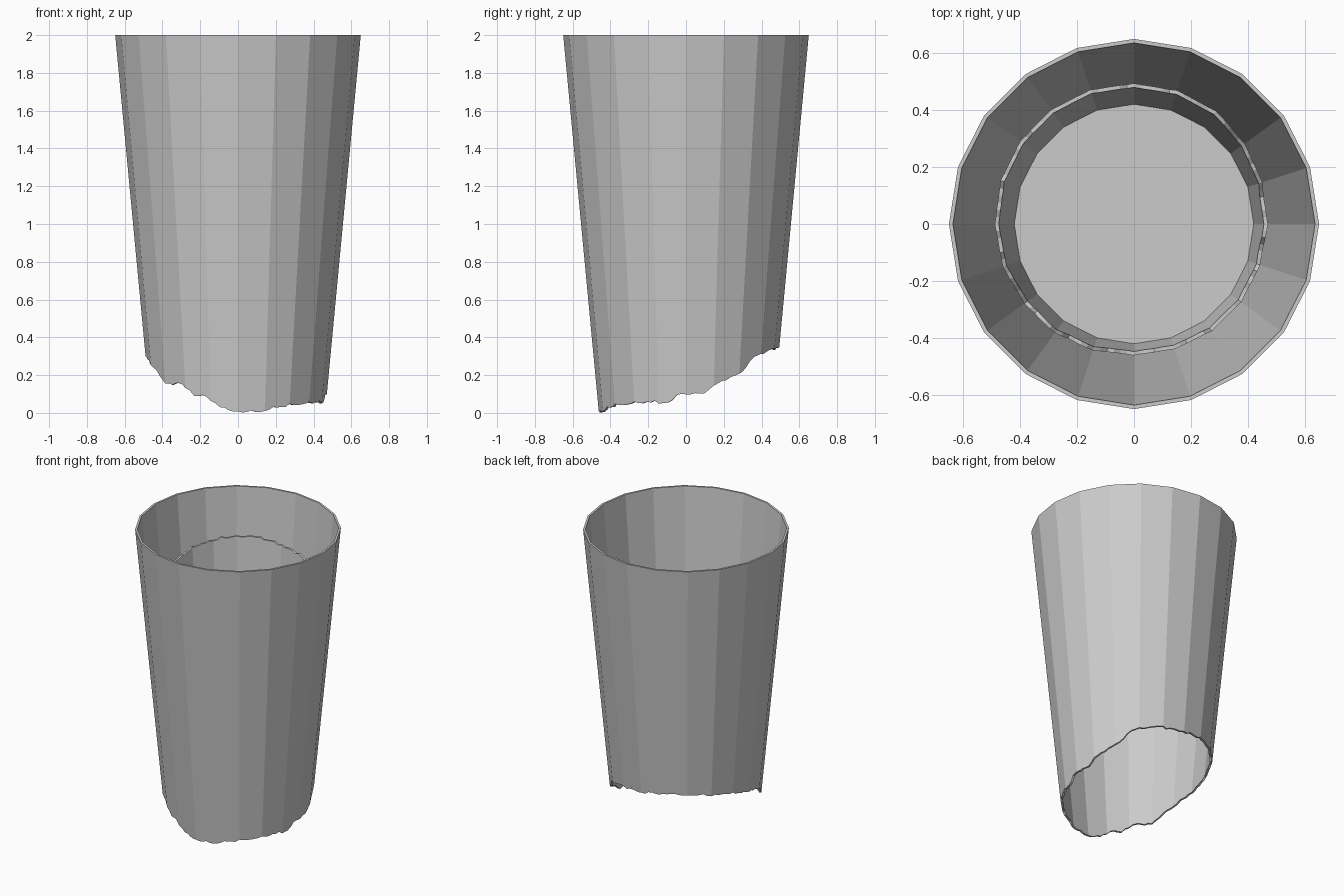
import bpy, bmesh, math, random

if "Cube" in bpy.data.objects:
    bpy.data.objects.remove(bpy.data.objects["Cube"])

random.seed(4)
SIDES, SUB = 20, 6          # 20 flat facets, each split so the break can be jagged
COLS = SIDES * SUB
WALL = 0.014
LIFT = 1.35                 # the broken-off base sits raised inside the tumbler
BASE_Z = -0.28              # base height before lifting

# height of the broken edge against angle (degrees, 0 = +x, 90 = +y)
BREAK = [(-4, .10), (12, .11), (25, .17), (38, .22), (48, .29), (58, .32),
         (70, .335), (90, .35), (112, .37), (135, .37), (160, .34), (180, .30),
         (198, .26), (216, .16), (230, .15), (239, .10), (250, .08), (257, .03),
         (268, .01), (280, .005), (296, .03), (310, .045), (320, .055),
         (335, .06), (348, .05), (356, .10)]


def break_height(deg):
    if deg > 356:
        deg -= 360
    for (a0, z0), (a1, z1) in zip(BREAK, BREAK[1:]):
        if a0 <= deg <= a1:
            return z0 + (z1 - z0) * (deg - a0) / (a1 - a0)
    return 0.1


def point(i, z, inset=0.0, lift=0.0):
    """Point on the tapered 20-sided wall at column i."""
    a = 2 * math.pi * i / COLS
    step = 2 * math.pi / SIDES
    local = (a % step) - step / 2
    r = (0.461 + 0.0945 * z - inset) * math.cos(step / 2) / math.cos(local)
    return (r * math.cos(a), r * math.sin(a), z + lift)


def bridge(bm, a, b):
    for i in range(COLS):
        j = (i + 1) % COLS
        bm.faces.new((a[i], a[j], b[j], b[i]))


def finish(bm, name):
    bmesh.ops.recalc_face_normals(bm, faces=bm.faces)
    mesh = bpy.data.meshes.new(name)
    bm.to_mesh(mesh)
    bm.free()
    obj = bpy.data.objects.new(name, mesh)
    bpy.context.collection.objects.link(obj)
    return obj


edge = [max(0.0, break_height(360 * i / COLS) + random.uniform(-.008, .008))
        for i in range(COLS)]


def ring(bm, heights, inset=0.0, lift=0.0):
    return [bm.verts.new(point(i, heights[i], inset, lift)) for i in range(COLS)]


# upper part of the tumbler: open tube with a broken lower edge
bm = bmesh.new()
top = [2.0] * COLS
loops = [ring(bm, edge), ring(bm, top), ring(bm, top, WALL), ring(bm, edge, WALL)]
for k in range(4):
    bridge(bm, loops[k], loops[(k + 1) % 4])
finish(bm, "tumbler_wall")

# broken-off base: short cup with the matching edge and a flat floor
bm = bmesh.new()
low, floor = [BASE_Z - .02] * COLS, [BASE_Z] * COLS
loops = [ring(bm, low, 0, LIFT), ring(bm, edge, 0, LIFT),
         ring(bm, edge, WALL, LIFT), ring(bm, floor, WALL, LIFT)]
for k in range(3):
    bridge(bm, loops[k], loops[k + 1])
bm.faces.new(loops[0])
bm.faces.new(loops[3])
finish(bm, "tumbler_base")
